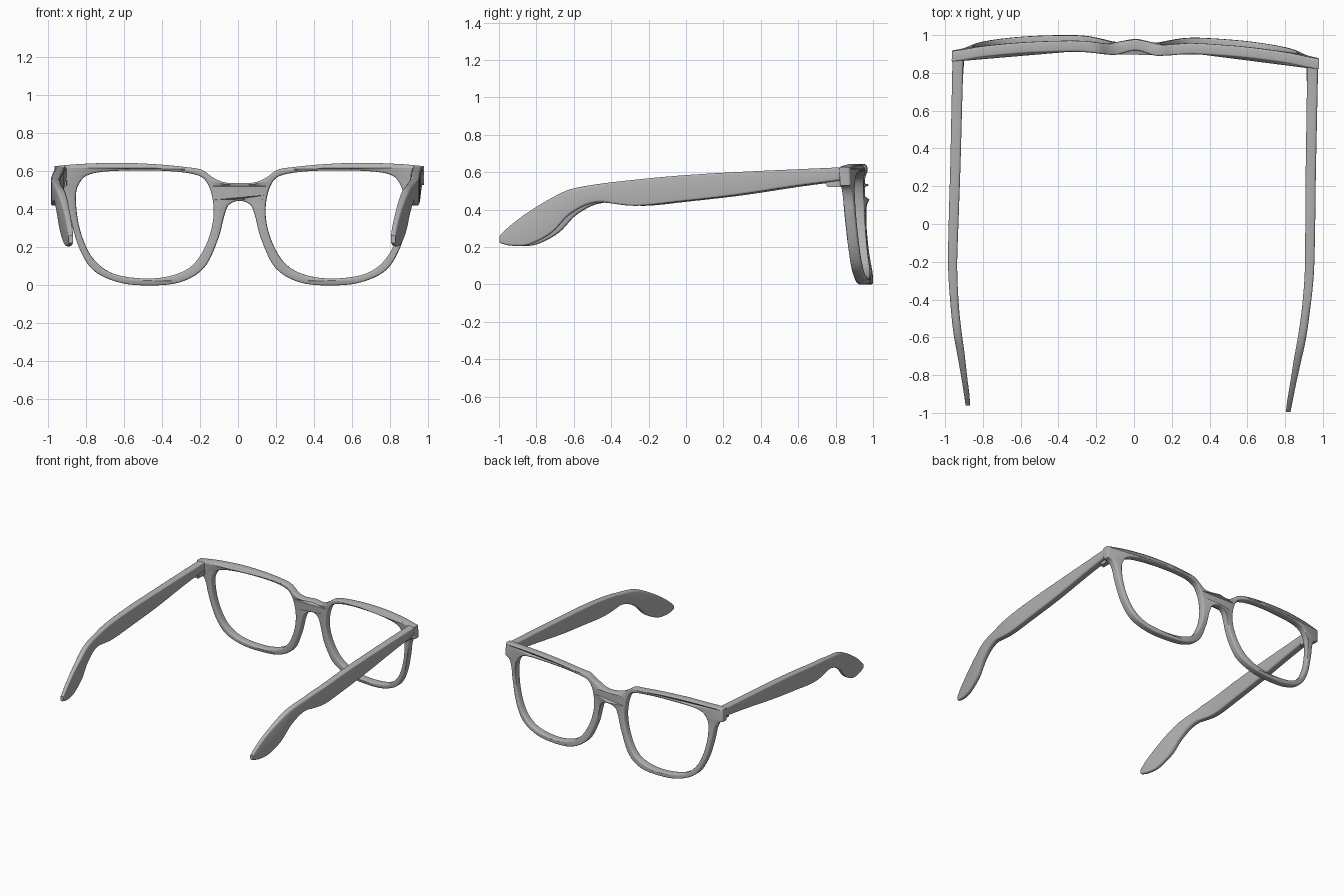
import bpy, bmesh, math
from mathutils import Matrix

cube = bpy.data.objects.get("Cube")
if cube:
    bpy.data.objects.remove(cube, do_unlink=True)

mat = bpy.data.materials.new("frame_grey")
mat.use_nodes = True
grey = (0.45, 0.45, 0.45, 1)
mat.diffuse_color = grey
mat.node_tree.nodes["Principled BSDF"].inputs["Base Color"].default_value = grey

# Whole pair sits slightly turned
PLACE = Matrix.Translation((-0.011, 0, 0)) @ Matrix.Rotation(-0.021, 4, 'Z')


def smooth(pts, n=6, closed=False):
    """Catmull-Rom samples through points of any dimension."""
    out, count = [], len(pts)
    get = (lambda i: pts[i % count]) if closed else (lambda i: pts[max(0, min(count - 1, i))])
    for i in range(count if closed else count - 1):
        quad = [get(i + k) for k in (-1, 0, 1, 2)]
        for j in range(n):
            t = j / n
            out.append(tuple(0.5 * (2 * b + (c - a) * t + (2 * a - 5 * b + 4 * c - d) * t * t
                                    + (3 * b - a - 3 * c + d) * t ** 3)
                             for a, b, c, d in zip(*quad)))
    if not closed:
        out.append(tuple(pts[-1]))
    return out


def mirrored(pts):
    return [(-x, z) for x, z in reversed(pts)]


def finish(name, bm, angle=35):
    bmesh.ops.remove_doubles(bm, verts=bm.verts, dist=0.0002)
    bmesh.ops.recalc_face_normals(bm, faces=bm.faces)
    bm.transform(PLACE)
    me = bpy.data.meshes.new(name)
    bm.to_mesh(me)
    bm.free()
    me.materials.append(mat)
    ob = bpy.data.objects.new(name, me)
    bpy.context.collection.objects.link(ob)
    bpy.ops.object.select_all(action='DESELECT')
    ob.select_set(True)
    bpy.context.view_layer.objects.active = ob
    bpy.ops.object.shade_smooth_by_angle(angle=math.radians(angle))
    return ob


# Front frame outlines, half of each, in x and z
top = [(0, .538), (.08, .542), (.14, .567), (.2, .608), (.28, .622), (.45, .638),
       (.65, .645), (.85, .638), (.972, .627)]
low = [(.972, .53), (.935, .515), (.908, .46), (.89, .36), (.845, .2), (.77, .08),
       (.64, .017), (.49, 0), (.32, .015), (.19, .09), (.115, .24), (.08, .37),
       (.055, .425), (0, .445)]
lens = [(.136, .4), (.168, .535), (.25, .587), (.48, .605), (.76, .592), (.847, .53),
        (.86, .42), (.833, .27), (.77, .14), (.66, .06), (.48, .036), (.33, .06),
        (.23, .125), (.16, .255)]
outline = smooth(mirrored(top[1:]) + top) + smooth(low + mirrored(low[:-1]))
hole = smooth(lens, closed=True)

# Depth of the frame's middle as a function of x
wrap = smooth([(-.1, .922), (0, .945), (.1, .92), (.16, .922), (.27, .935), (.4, .934),
               (.6, .922), (.8, .899), (.9, .88), (1, .862)], n=8)


def depth(x, z):
    x = min(abs(x), .999)
    for (x0, y0), (x1, y1) in zip(wrap, wrap[1:]):
        if x0 <= x <= x1:
            y = y0 + (y1 - y0) * (x - x0) / (x1 - x0)
            break
    return y + .05 * (.6 - z)


# Flat filled curve with lens openings, thickened, then bent
BEVEL, HALF = .009, .0285
curve = bpy.data.curves.new("frame_outline", 'CURVE')
curve.dimensions = '2D'
curve.fill_mode = 'BOTH'
curve.extrude = HALF - BEVEL
curve.bevel_depth = BEVEL
curve.bevel_resolution = 2
curve.offset = -BEVEL
for pts in (outline, hole, mirrored(hole)):
    spline = curve.splines.new('POLY')
    spline.points.add(len(pts) - 1)
    for p, (x, z) in zip(spline.points, pts):
        p.co = (x, z, 0, 1)
    spline.use_cyclic_u = True
helper = bpy.data.objects.new("frame_outline", curve)
bpy.context.collection.objects.link(helper)
flat = bpy.data.meshes.new_from_object(
    helper.evaluated_get(bpy.context.evaluated_depsgraph_get()))
bm = bmesh.new()
bm.from_mesh(flat)
bpy.data.objects.remove(helper, do_unlink=True)
bpy.data.meshes.remove(flat)
for v in bm.verts:
    x, z, t = v.co
    v.co = (x, depth(x, z) - t, z)
finish("front_frame", bm)

# Temple stations: y, top z, bottom z, outer x, inner x
stations = smooth([(.85, .626, .556, .968, .91), (.6, .615, .524, .968, .912),
                   (.28, .6, .476, .968, .914), (0, .583, .444, .97, .918),
                   (-.25, .56, .42, .968, .92), (-.46, .535, .437, .95, .906),
                   (-.6, .508, .375, .932, .888), (-.7, .462, .275, .912, .872),
                   (-.82, .39, .213, .888, .856), (-.915, .32, .207, .871, .842),
                   (-.978, .262, .222, .86, .836)], n=5)


def rounded_section(w, h, r, steps=4):
    pts = []
    for k, (sx, sz) in enumerate(((1, 1), (-1, 1), (-1, -1), (1, -1))):
        for j in range(steps + 1):
            a = math.pi / 2 * (k + j / steps)
            pts.append((sx * (w / 2 - r) + r * math.cos(a), sz * (h / 2 - r) + r * math.sin(a)))
    return pts


for side, sx in (("left", 1), ("right", -1)):
    # Temple arm lofted through rounded sections
    bm = bmesh.new()
    rings = []
    for y, zt, zb, xo, xi in stations:
        w, h = xo - xi, zt - zb
        r = min(w, h) * (.22 if y > -.4 else .38)
        rings.append([bm.verts.new((sx * ((xo + xi) / 2 + px), y, (zt + zb) / 2 + pz))
                      for px, pz in rounded_section(w, h, r)])
    for a, b in zip(rings, rings[1:]):
        for i in range(len(a)):
            j = (i + 1) % len(a)
            bm.faces.new((a[i], a[j], b[j], b[i]))
    bm.faces.new(rings[0])
    bm.faces.new(rings[-1])
    finish(side + "_temple", bm)

    # Small hinge block under the temple's front end
    bm = bmesh.new()
    bmesh.ops.create_cube(bm, size=1, matrix=Matrix.Translation((sx * .925, .815, .54))
                          @ Matrix.Diagonal((.035, .09, .04, 1)))
    bmesh.ops.bevel(bm, geom=bm.edges[:], offset=.006, segments=2, affect='EDGES')
    finish(side + "_hinge", bm)
